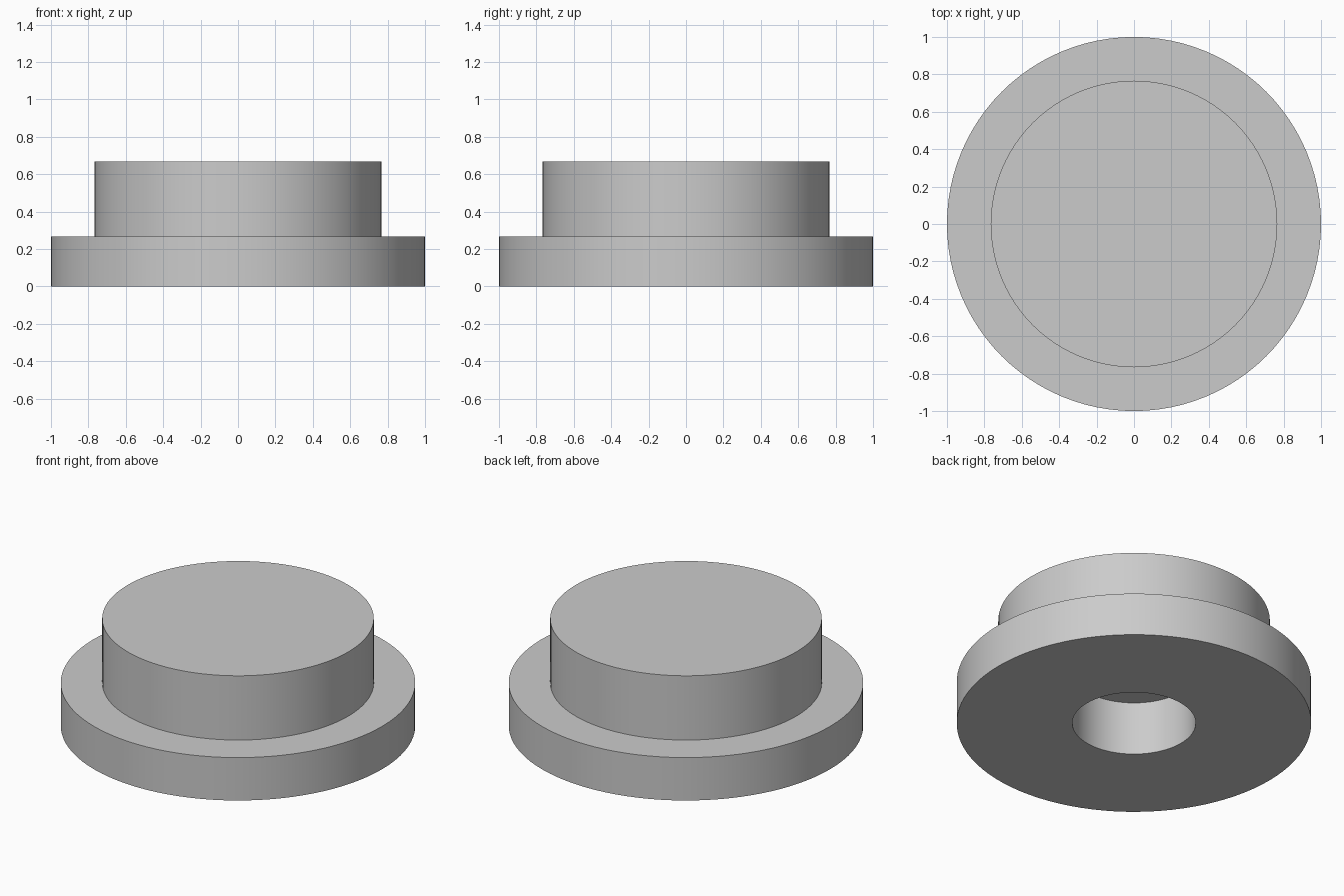
import bpy
import bmesh
import math

cube = bpy.data.objects.get("Cube")
if cube:
    bpy.data.objects.remove(cube, do_unlink=True)

SEGMENTS = 96
FLANGE_RADIUS, FLANGE_TOP = 1.0, 0.267
BOSS_RADIUS, BOSS_TOP = 0.766, 0.667
BORE_RADIUS, BORE_DEPTH = 0.348, 0.333

grey = bpy.data.materials.new("plain grey")
grey.use_nodes = True
colour = (0.6, 0.6, 0.6, 1)
grey.diffuse_color = colour
grey.node_tree.nodes["Principled BSDF"].inputs["Base Color"].default_value = colour

# Half section of the flanged plug, from the blind bore ceiling to the boss top
profile = [
    (0, BORE_DEPTH), (BORE_RADIUS, BORE_DEPTH), (BORE_RADIUS, 0),
    (FLANGE_RADIUS, 0), (FLANGE_RADIUS, FLANGE_TOP),
    (BOSS_RADIUS, FLANGE_TOP), (BOSS_RADIUS, BOSS_TOP), (0, BOSS_TOP),
]

# Revolve the section about the vertical axis
bm = bmesh.new()
verts = [bm.verts.new((r, 0, z)) for r, z in profile]
edges = [bm.edges.new(pair) for pair in zip(verts, verts[1:])]
bmesh.ops.spin(bm, geom=verts + edges, cent=(0, 0, 0), axis=(0, 0, 1),
               angle=math.tau, steps=SEGMENTS)
bmesh.ops.remove_doubles(bm, verts=bm.verts, dist=0.0001)
bmesh.ops.recalc_face_normals(bm, faces=bm.faces)
mesh = bpy.data.meshes.new("flanged_plug")
bm.to_mesh(mesh)
bm.free()
mesh.materials.append(grey)

plug = bpy.data.objects.new("flanged_plug", mesh)
bpy.context.collection.objects.link(plug)
bpy.ops.object.select_all(action='DESELECT')
plug.select_set(True)
bpy.context.view_layer.objects.active = plug
bpy.ops.object.shade_smooth_by_angle(angle=math.radians(30))
